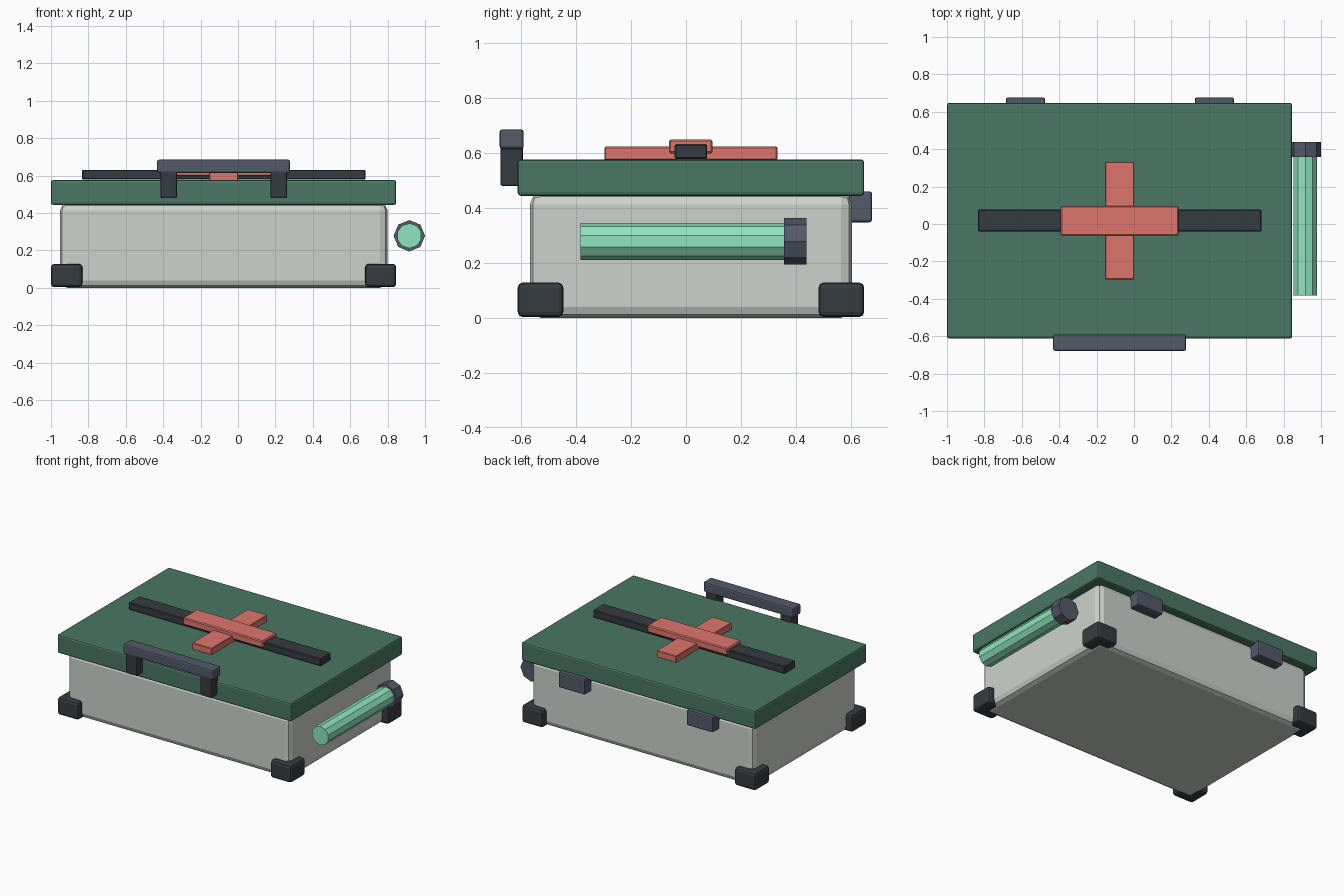
import bpy
import bmesh
from math import pi
from mathutils import Matrix

if "Cube" in bpy.data.objects:
    bpy.data.objects.remove(bpy.data.objects["Cube"])


def material(name, rgb):
    m = bpy.data.materials.new(name)
    m.diffuse_color = (*rgb, 1)
    m.use_nodes = True
    m.node_tree.nodes["Principled BSDF"].inputs["Base Color"].default_value = m.diffuse_color
    return m


GREEN = material("green", (0.068, 0.18, 0.125))
SHELL = material("pale_shell", (0.61, 0.65, 0.61))
DARK = material("dark_rubber", (0.036, 0.044, 0.052))
STEEL = material("slate", (0.085, 0.10, 0.14))
RED = material("coral", (0.73, 0.18, 0.15))
MINT = material("mint", (0.28, 0.78, 0.51))


def finish(bm, name, mat):
    mesh = bpy.data.meshes.new(name)
    bm.to_mesh(mesh)
    bm.free()
    mesh.materials.append(mat)
    ob = bpy.data.objects.new(name, mesh)
    bpy.context.collection.objects.link(ob)
    return ob


def box(name, x, y, z, mat, bevel=0.006, segments=1):
    """Bevelled box given as (min, max) on each axis."""
    bm = bmesh.new()
    bmesh.ops.create_cube(bm, size=1)
    spans = (x, y, z)
    bmesh.ops.scale(bm, verts=bm.verts, vec=[b - a for a, b in spans])
    bmesh.ops.translate(bm, verts=bm.verts, vec=[(a + b) / 2 for a, b in spans])
    ob = finish(bm, name, mat)
    mod = ob.modifiers.new("bevel", 'BEVEL')
    mod.width = bevel
    mod.segments = segments
    return ob


def rod(name, x, z, y0, y1, radius, sides, mat):
    """Faceted cylinder lying along y, with a vertex at the top."""
    bm = bmesh.new()
    place = Matrix.Translation((x, (y0 + y1) / 2, z)) @ Matrix.Rotation(pi / 2, 4, 'X')
    bmesh.ops.create_cone(bm, cap_ends=True, segments=sides, radius1=radius,
                          radius2=radius, depth=y1 - y0, matrix=place)
    return finish(bm, name, mat)


# Case and lid
box("case_body", (-0.952, 0.80), (-0.568, 0.604), (0, 0.452), SHELL, 0.04, 2)
box("lid", (-1, 0.846), (-0.612, 0.648), (0.443, 0.576), GREEN, 0.012, 2)

# Corner guards
for sx, x in (("left", (-1, -0.832)), ("right", (0.68, 0.846))):
    for sy, y in (("front", (-0.612, -0.446)), ("back", (0.482, 0.648))):
        box(f"{sy}_{sx}_corner_guard", x, y, (0.003, 0.128), DARK, 0.018, 2)

# Strap and cross on the lid
box("lid_strap", (-0.834, 0.681), (-0.041, 0.077), (0.578, 0.631), DARK, 0.005)
box("cross_upright", (-0.155, 0.0), (-0.296, 0.332), (0.573, 0.622), RED, 0.004)
box("cross_bar", (-0.392, 0.239), (-0.062, 0.096), (0.598, 0.648), RED, 0.006)

# Front handle
box("handle_grip", (-0.432, 0.278), (-0.678, -0.59), (0.614, 0.685), STEEL, 0.01, 2)
for side, x in (("left", (-0.415, -0.327)), ("right", (0.173, 0.261))):
    box(f"{side}_handle_post", x, (-0.675, -0.593), (0.479, 0.63), DARK, 0.008, 2)

# Rear hinges
for side, x in (("left", (-0.685, -0.476)), ("right", (0.325, 0.534))):
    box(f"{side}_hinge", x, (0.592, 0.677), (0.347, 0.46), STEEL, 0.01, 2)

# Side tube with its cap
rod("side_tube", 0.916, 0.278, -0.383, 0.37, 0.067, 10, MINT)
rod("tube_cap", 0.916, 0.278, 0.357, 0.438, 0.084, 8, STEEL)
